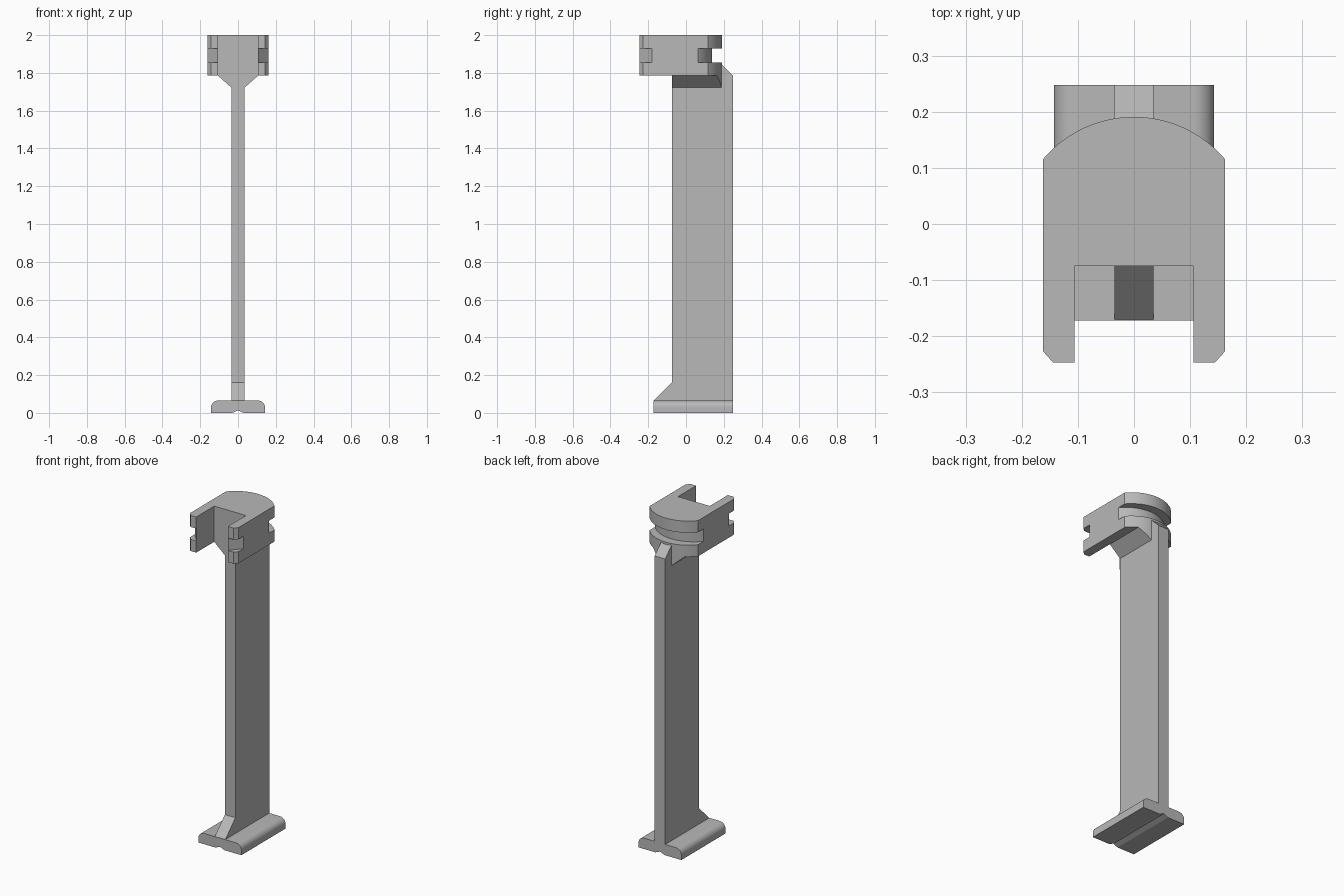
import bpy
import bmesh
from math import sin, cos, asin, pi
from mathutils import Vector

if "Cube" in bpy.data.objects:
    bpy.data.objects.remove(bpy.data.objects["Cube"], do_unlink=True)

grey = bpy.data.materials.new("plain grey")
grey.use_nodes = True
tone = (0.48, 0.48, 0.48, 1)
grey.diffuse_color = tone
grey.node_tree.nodes["Principled BSDF"].inputs["Base Color"].default_value = tone


def prism(name, outline, axis, low, high):
    """Extrude a closed 2D outline along x, y or z."""
    place = {"x": lambda a, b, c: (c, a, b),
             "y": lambda a, b, c: (a, c, b),
             "z": lambda a, b, c: (a, b, c)}[axis]
    bm = bmesh.new()
    face = bm.faces.new([bm.verts.new(place(a, b, low)) for a, b in outline])
    ext = bmesh.ops.extrude_face_region(bm, geom=[face])
    moved = [v for v in ext["geom"] if isinstance(v, bmesh.types.BMVert)]
    bmesh.ops.translate(bm, verts=moved, vec=Vector(place(0, 0, high - low)))
    bmesh.ops.recalc_face_normals(bm, faces=bm.faces)
    mesh = bpy.data.meshes.new(name)
    bm.to_mesh(mesh)
    bm.free()
    mesh.materials.append(grey)
    obj = bpy.data.objects.new(name, mesh)
    bpy.context.collection.objects.link(obj)
    return obj


def boolean(obj, tool, operation):
    """Apply a boolean and discard its helper."""
    mod = obj.modifiers.new("cut", "BOOLEAN")
    mod.operation = operation
    mod.solver = "EXACT"
    mod.object = tool
    bpy.context.view_layer.objects.active = obj
    bpy.ops.object.modifier_apply(modifier=mod.name)
    bpy.data.objects.remove(tool, do_unlink=True)


def arc(centre_y, half_width, radius=0.212, steps=32):
    """Back curve running from +x to -x."""
    end = asin(half_width / radius)
    angles = [end - 2 * end * i / steps for i in range(steps + 1)]
    return [(radius * sin(a), centre_y + radius * cos(a)) for a in angles]


HALF, SLOT, FRONT, BACK = 0.162, 0.106, -0.247, 0.248
WEB, WEB_FRONT = 0.035, -0.075
HEAD_LOW, HEAD_TOP = 1.785, 2.0
GROOVE_LOW, GROOVE_TOP = 1.855, 1.93

# Forked head with a rounded back and chamfered prong tips
right_tip = [(HALF, FRONT + 0.02), (HALF - 0.018, FRONT), (SLOT, FRONT), (SLOT, WEB_FRONT)]
left_tip = [(-x, y) for x, y in reversed(right_tip)]
back_curve = arc(-0.021, HALF)
outline = back_curve + left_tip + right_tip
# The outline runs counter-clockwise from the back curve
outline = back_curve + [(-x, y) for x, y in right_tip] + list(reversed(right_tip))
head = prism("forked_head", outline, "z", HEAD_LOW, HEAD_TOP)

# Curved groove around the back
groove = arc(-0.0735, 0.19) + [(-0.3, 0.01), (-0.3, 0.3), (0.3, 0.3), (0.3, 0.01)]
boolean(head, prism("back_groove_cutter", groove, "z", GROOVE_LOW, GROOVE_TOP), "DIFFERENCE")

# Diagonal notch across each prong tip
for side in (1, -1):
    notch = [(side * x, y) for x, y in
             ((0.1888, -0.149), (0.0802, -0.275), (0.0802, -0.35), (0.3, -0.35), (0.3, -0.149))]
    boolean(head, prism("tip_notch_cutter", notch, "z", GROOVE_LOW, GROOVE_TOP), "DIFFERENCE")

# Tapered bracket below the head, trimmed to the head's back curve
bracket = prism("head_bracket",
                [(-SLOT, HEAD_LOW), (-WEB, 1.722), (WEB, 1.722), (SLOT, HEAD_LOW)],
                "y", WEB_FRONT, BACK)
trim = back_curve + [(-HALF, -0.2), (HALF, -0.2)]
boolean(bracket, prism("bracket_trim", trim, "z", 1.6, 1.9), "INTERSECT")

# Upright web with sloped toe and sloped back shoulder
web = [(BACK, 0.03), (BACK, 1.785), (0.188, 1.845), (0.1, 1.845), (0.1, 1.79),
       (WEB_FRONT, 1.79), (WEB_FRONT, 0.16), (-0.17, 0.065), (-0.17, 0.03)]
prism("upright_web", web, "x", -WEB, WEB)

# Foot with rounded upper edges and a shallow channel underneath
FOOT, FOOT_TOP, ROUND = 0.143, 0.065, 0.036
half = [(0, 0.013), (0.03, 0), (FOOT, 0)]
for i in range(9):
    a = i * pi / 16
    half.append((FOOT - ROUND + ROUND * cos(a), FOOT_TOP - ROUND + ROUND * sin(a)))
foot = prism("foot", half + [(-x, z) for x, z in reversed(half[1:])], "y", -0.172, BACK)

# Smooth the curved surfaces while keeping edges crisp
for obj in (head, bracket, foot):
    bpy.ops.object.select_all(action="DESELECT")
    obj.select_set(True)
    bpy.context.view_layer.objects.active = obj
    bpy.ops.object.shade_smooth_by_angle(angle=0.4)
